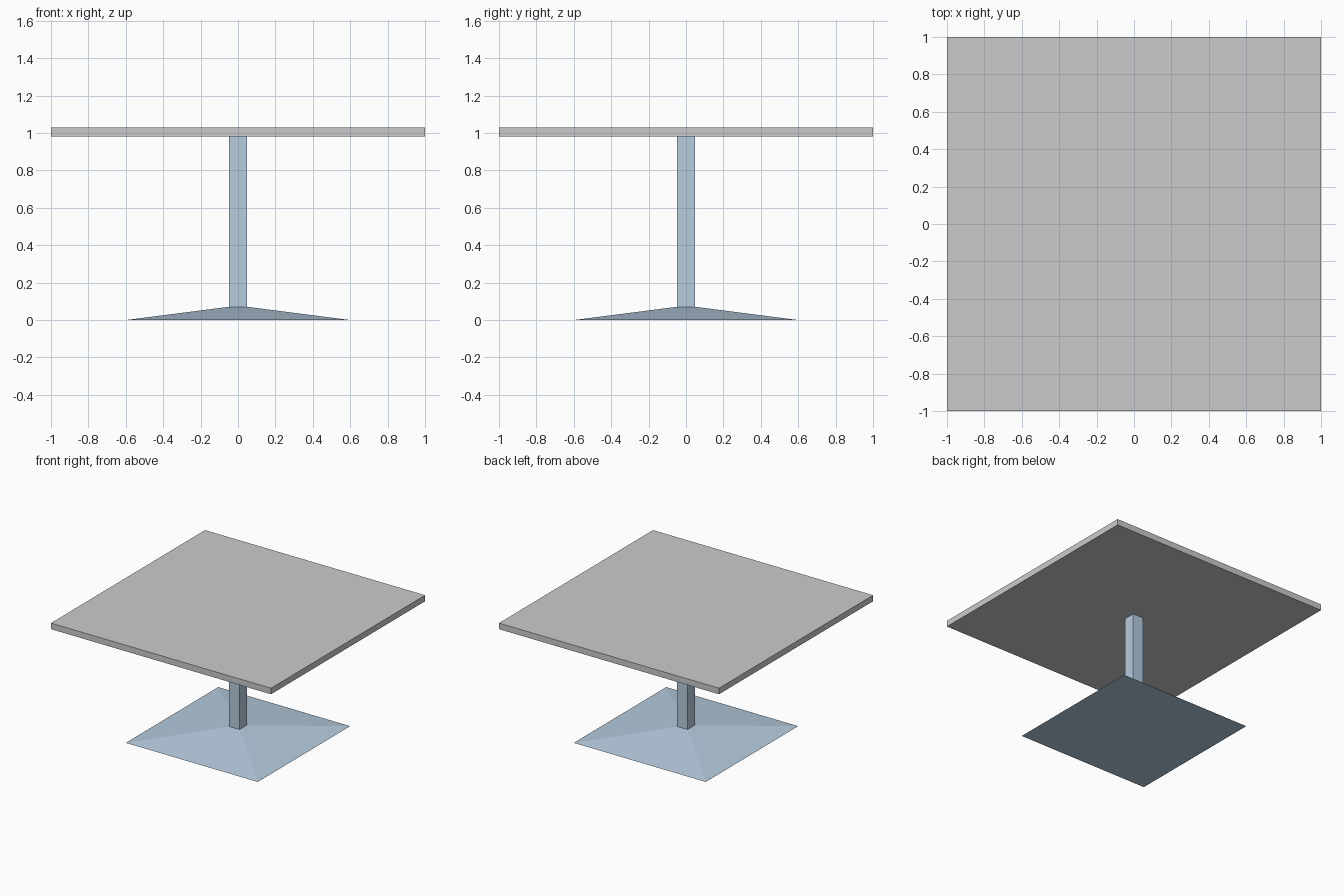
import bpy
import bmesh

if "Cube" in bpy.data.objects:
    bpy.data.objects.remove(bpy.data.objects["Cube"])


def make_object(name, rings, cap_top, material=None):
    """Stack square rings given as (half width, height) and skin them."""
    bm = bmesh.new()
    loops = [[bm.verts.new((sx * w, sy * w, z))
              for sx, sy in ((-1, -1), (1, -1), (1, 1), (-1, 1))]
             for w, z in rings]
    for low, high in zip(loops, loops[1:]):
        for i in range(4):
            j = (i + 1) % 4
            bm.faces.new((low[i], low[j], high[j], high[i]))
    bm.faces.new(loops[0][::-1])
    if cap_top:
        bm.faces.new(loops[-1])
    mesh = bpy.data.meshes.new(name)
    bm.to_mesh(mesh)
    bm.free()
    obj = bpy.data.objects.new(name, mesh)
    bpy.context.collection.objects.link(obj)
    if material:
        mesh.materials.append(material)
    return obj


metal = bpy.data.materials.new("blue_grey_metal")
metal.diffuse_color = (0.47, 0.61, 0.74, 1)
metal.use_nodes = True
metal.node_tree.nodes["Principled BSDF"].inputs["Base Color"].default_value = metal.diffuse_color

# Square slab top
make_object("table_top", [(1.0, 0.98), (1.0, 1.03)], True)

# Sloped foot running up into the square column, open where it meets the slab
make_object("pedestal", [(0.6, 0.0), (0.047, 0.071), (0.047, 0.98)], False, metal)
